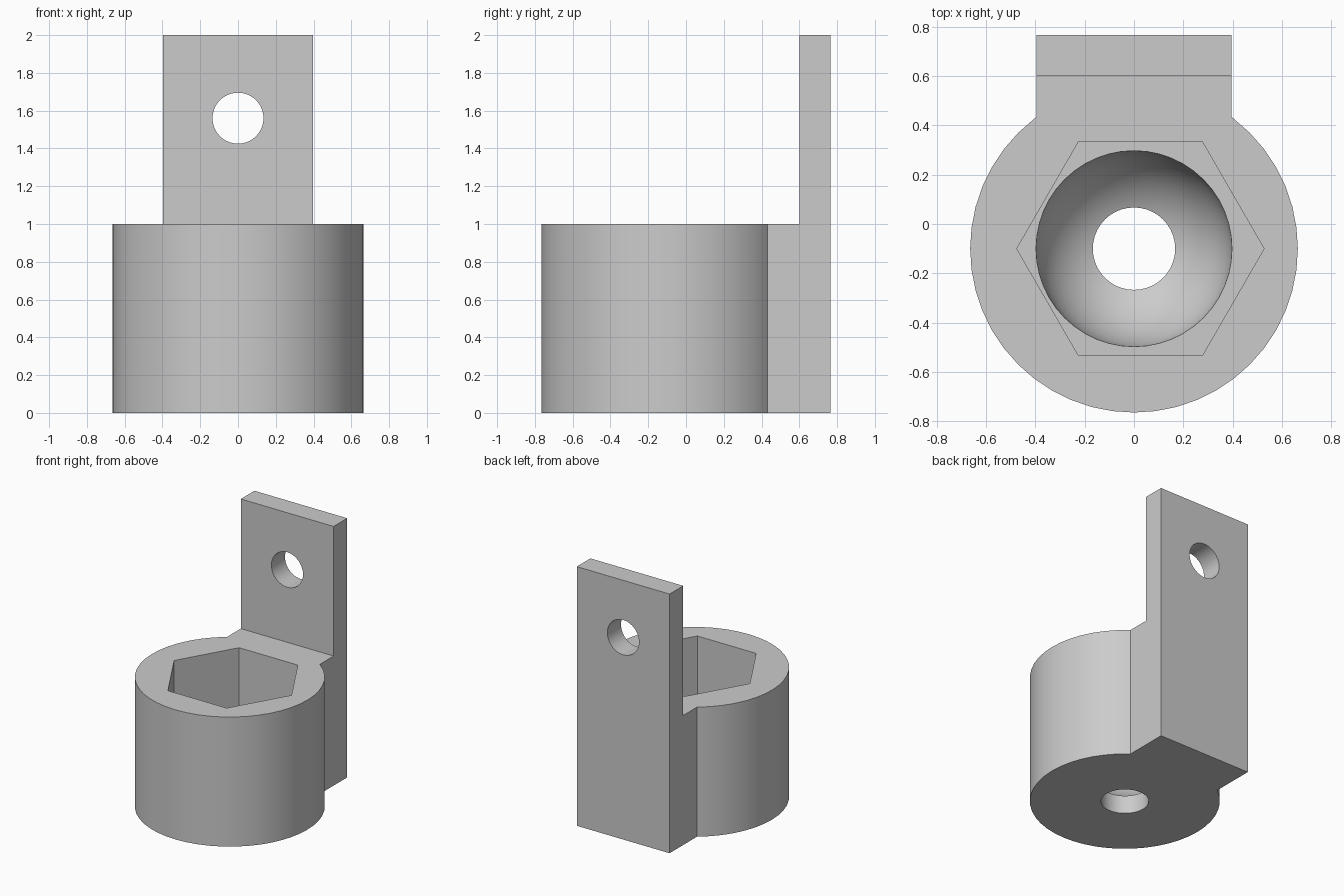
import bpy, bmesh, math

cube = bpy.data.objects.get("Cube")
if cube:
    bpy.data.objects.remove(cube, do_unlink=True)

CY = -0.1          # y of the socket axis
TOP = 1.0          # height of the socket
FLOOR = 0.5        # floor of the hexagonal pocket

grey = bpy.data.materials.new("plain grey")
grey.use_nodes = True
colour = (0.6, 0.6, 0.6, 1)
grey.diffuse_color = colour
grey.node_tree.nodes["Principled BSDF"].inputs["Base Color"].default_value = colour


def finish(name):
    ob = bpy.context.object
    ob.name = ob.data.name = name
    bpy.ops.object.transform_apply(location=True, rotation=True, scale=True)
    ob.data.materials.append(grey)
    return ob


def prism(name, sides, radius, depth, centre, rotation=(0, 0, 0)):
    bpy.ops.mesh.primitive_cylinder_add(vertices=sides, radius=radius, depth=depth,
                                        location=centre, rotation=rotation)
    return finish(name)


def box(name, x, y, z):
    spans = (x, y, z)
    bpy.ops.mesh.primitive_cube_add(size=1, location=[(a + b) / 2 for a, b in spans])
    bpy.context.object.scale = [b - a for a, b in spans]
    return finish(name)


def combine(target, other, operation):
    mod = target.modifiers.new(operation.lower(), 'BOOLEAN')
    mod.operation, mod.solver, mod.object = operation, 'EXACT', other
    bpy.context.view_layer.objects.active = target
    bpy.ops.object.modifier_apply(modifier=mod.name)
    bpy.data.objects.remove(other, do_unlink=True)


# Round socket body with the upright mounting tab behind it
body = prism("socket_bracket", 48, 0.664, TOP, (0, CY, TOP / 2), (0, 0, math.pi / 2))
combine(body, box("web", (-0.396, 0.396), (0.2, 0.7), (0, TOP)), 'UNION')
combine(body, box("mounting_tab", (-0.396, 0.396), (0.6, 0.766), (0, 2)), 'UNION')

# Hexagonal pocket, slightly off the axis
pocket = prism("hex_pocket", 6, 0.501, 1.0, (0.026, CY, FLOOR + 0.5), (0, 0, math.pi / 2))
combine(body, pocket, 'DIFFERENCE')

# Spherical seat below the pocket
bpy.ops.mesh.primitive_uv_sphere_add(segments=48, ring_count=32, radius=0.397,
                                     location=(0, CY, FLOOR))
combine(body, finish("ball_seat"), 'DIFFERENCE')

# Drain hole through the base, bolt hole through the tab
combine(body, prism("base_hole", 40, 0.167, 0.6, (0, CY, 0.2)), 'DIFFERENCE')
combine(body, prism("bolt_hole", 40, 0.135, 0.6, (0, 0.68, 1.56), (math.pi / 2, 0, 0)), 'DIFFERENCE')

# One material, smooth round walls with sharp edges
body.data.materials.clear()
body.data.materials.append(grey)
bpy.ops.object.select_all(action='DESELECT')
body.select_set(True)
bpy.context.view_layer.objects.active = body
bpy.ops.object.shade_smooth_by_angle(angle=math.radians(30))
